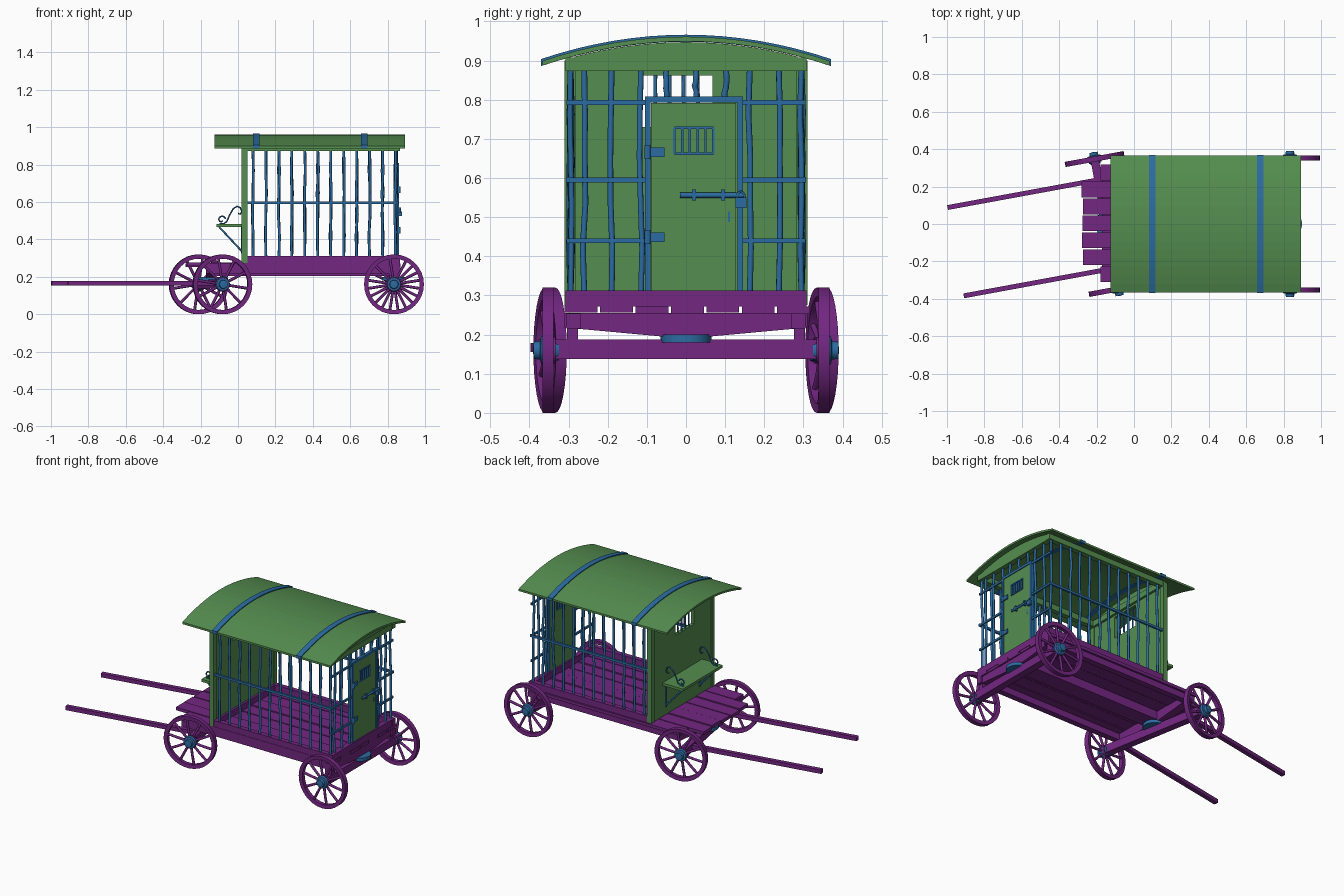
import bpy, math, random
from mathutils import Matrix, Vector

if "Cube" in bpy.data.objects:
    bpy.data.objects.remove(bpy.data.objects["Cube"])
random.seed(4)

def material(name, rgb):
    m = bpy.data.materials.new(name)
    m.diffuse_color = (*rgb, 1)
    m.use_nodes = True
    m.node_tree.nodes["Principled BSDF"].inputs["Base Color"].default_value = m.diffuse_color
    return m

GREEN = material("green_paint", (0.09, 0.27, 0.08))
PURPLE = material("purple_wood", (0.17, 0.02, 0.22))
BLUE = material("blue_iron", (0.025, 0.15, 0.36))
I = Matrix.Identity(4)

def mesh(name, verts, faces, mat, M=I, smooth=False):
    me = bpy.data.meshes.new(name)
    me.from_pydata([M @ Vector(v) for v in verts], [], faces)
    me.materials.append(mat)
    ob = bpy.data.objects.new(name, me)
    bpy.context.collection.objects.link(ob)
    if smooth:
        bpy.context.view_layer.objects.active = ob
        ob.select_set(True)
        bpy.ops.object.shade_smooth_by_angle(angle=math.radians(40))
        ob.select_set(False)
    return ob

def prism(name, prof, x0, x1, mat, M=I):
    """Extrude a (y, z) outline along x."""
    n = len(prof)
    v = [(x, y, z) for x in (x0, x1) for y, z in prof]
    f = [(i, (i + 1) % n, n + (i + 1) % n, n + i) for i in range(n)]
    return mesh(name, v, f + [tuple(range(n))[::-1], tuple(range(n, 2 * n))], mat, M)

def box(name, x0, x1, y0, y1, z0, z1, mat, M=I):
    return prism(name, [(y0, z0), (y1, z0), (y1, z1), (y0, z1)], x0, x1, mat, M)

def tube(name, pts, r, mat, M=I, sides=8):
    cu = bpy.data.curves.new(name, 'CURVE')
    cu.dimensions = '3D'
    cu.bevel_depth, cu.bevel_resolution, cu.use_fill_caps = r, sides // 2 - 2, True
    sp = cu.splines.new('POLY')
    sp.points.add(len(pts) - 1)
    for p, q in zip(sp.points, pts):
        p.co = (*(M @ Vector(q)), 1)
    cu.materials.append(mat)
    ob = bpy.data.objects.new(name, cu)
    bpy.context.collection.objects.link(ob)
    return ob

def lathe(name, prof, mat, M, seg=28, closed=False):
    """Revolve (radius, y) points around the y axis."""
    n = len(prof)
    v = [(r * math.cos(a), y, r * math.sin(a)) for a in (2 * math.pi * i / seg for i in range(seg)) for r, y in prof]
    f = [(i * n + j, i * n + (j + 1) % n, (i + 1) % seg * n + (j + 1) % n, (i + 1) % seg * n + j)
         for i in range(seg) for j in range(n if closed else n - 1)]
    return mesh(name, v, f, mat, M, True)

def wheel(name, M):
    lathe(name + "_rim", [(0.137, -.012), (0.16, -.014), (0.16, .014), (0.137, .012)], PURPLE, M, 32, True)
    lathe(name + "_nave", [(0, -.02), (.034, -.02), (.034, .018), (0, .018)], PURPLE, M, 16)
    lathe(name + "_hub", [(0, -.028), (.026, -.028), (.03, -.015), (.04, .006), (.036, .017), (.024, .02), (.022, .036), (0, .038)], BLUE, M, 16)
    for i in range(10):
        a = 2 * math.pi * (i + .25) / 10
        c, s = math.cos(a), math.sin(a)
        tube(name + "_spoke", [(.025 * c, 0, .025 * s), (.085 * c, .002, .085 * s), (.14 * c, 0, .14 * s)], .0075, PURPLE, M)

def wobble(name, p, q, r=.0075, amt=.004):
    """Hand-forged iron bar with slight bends."""
    p, q = Vector(p), Vector(q)
    pts = [p.lerp(q, t / 5) for t in range(6)]
    for k in pts[1:-1]:
        k += Vector([random.uniform(-amt, amt) for _ in range(3)])
    tube(name, pts, r, BLUE)

# Axles, wheels and steering gear (front set is turned)
STEER = Matrix.Translation((-.147, 0, 0)) @ Matrix.Rotation(math.radians(10.4), 4, 'Z')
REAR = Matrix.Translation((.834, 0, 0))
for tag, M in (("front", STEER), ("rear", REAR)):
    box(tag + "_axle", -.022, .022, -.335, .335, .138, .187, PURPLE, M)
    for s, side in ((-1, "near"), (1, "far")):
        W = M @ Matrix.Translation((0, s * .353, .16))
        if s < 0:
            W = W @ Matrix.Rotation(math.pi, 4, 'Z')
        wheel(f"{tag}_{side}_wheel", W)
    lathe(tag + "_turn_plate", [(0, -.01), (.065, -.01), (.065, .01), (0, .01)], BLUE,
          M @ Matrix.Translation((0, 0, .19)) @ Matrix.Rotation(math.pi / 2, 4, 'X'), 20)
    F = Matrix.Translation(M.translation)
    prism(tag + "_bolster", [(-.31, .255), (-.31, .218), (-.06, .195), (.06, .195), (.31, .218), (.31, .255)], -.025, .025, PURPLE, F)
for s in (-1, 1):
    box("shaft", -.82, .02, s * .24 - .013, s * .24 + .013, .155, .179, PURPLE, STEER)
    box("rear_block", .81, .855, s * .29 - .014, s * .29 + .014, .18, .23, PURPLE)

# Chassis rails and plank deck
box("centre_beam", -.13, .82, -.05, .05, .205, .25, PURPLE)
for s in (-1, 1):
    box("side_rail", -.15, .87, s * .287 - .018, s * .287 + .018, .215, .254, PURPLE)
for i in range(7):
    y, dz = .275 - .0905 * i, random.uniform(-.003, .002)
    x0 = (-.18 if i in (0, 6) else -.28) + random.uniform(0, .008)
    box("deck_plank", x0, .87 - random.uniform(0, .01), y - .042, y + .042, .255 + dz, .274 + dz, PURPLE)

# Cage sill and top frame
for nm, z0, z1, mat in (("sill", .272, .312, PURPLE), ("top_frame", .873, .908, GREEN)):
    for s in (-1, 1):
        box(nm + "_side", .03, .865, s * .293 - .015, s * .293 + .015, z0, z1, mat)
    for x in (.043, .848):
        box(nm + "_end", x - .016, x + .016, -.285, .285, z0, z1, mat)

# Curved roof, gables and iron straps
def arch(hw, top, drop, n=16):
    return [(hw * (2 * i / n - 1), top - drop * abs(2 * i / n - 1) ** 2) for i in range(n + 1)]

def roof_strip(name, hw, x0, x1, zt, zb, mat):
    return prism(name, arch(hw, zb, .062)[::-1] + arch(hw, zt, .062), x0, x1, mat)

roof_strip("roof", .367, -.125, .893, .961, .949, GREEN)
for x in (.098, .675):
    roof_strip("roof_strap", .37, x - .017, x + .017, .966, .948, BLUE)
for x in (.035, .85):
    prism("gable", [(-.285, .875)] + arch(.285, .947, .037) + [(.285, .875)], x - .012, x + .012, GREEN)

# Front wall around a barred window
wy0, wy1, wz0, wz1 = -.115, .068, .73, .862
box("front_wall_lower", .025, .045, -.3, .3, .275, wz0, GREEN)
box("front_wall_upper", .025, .045, -.3, .3, wz1, .9, GREEN)
box("front_wall_left", .025, .045, -.3, wy0, wz0, wz1, GREEN)
box("front_wall_right", .025, .045, wy1, .3, wz0, wz1, GREEN)
for s in (-1, 1):
    box("front_corner_post", .02, .05, s * .296 - .014, s * .296 + .014, .275, .9, GREEN)
for i in range(4):
    y = -.078 + .036 * i
    wobble("window_bar", (.035, y, wz0), (.035, y, wz1), .005, .001)

# Iron bars on both sides and the rear
for s in (-1, 1):
    for i in range(12):
        x = .08 + .0693 * i
        wobble("side_bar", (x, s * .295, .305), (x, s * .295, .88))
    box("side_cross_bar", .04, .858, s * .3 - .006, s * .3 + .006, .589, .603, BLUE)
for y in (-.26, -.19, -.115, .1, .163, .237):
    wobble("rear_bar", (.845, y, .305 if abs(y - .1) > .01 else .8), (.845, y, .88))
for y in (-.05, .025):
    wobble("rear_bar_short", (.845, y, .8), (.845, y, .88))
for z in (.793, .595, .44):
    for a, b in ((-.305, -.095), (.135, .305)):
        box("rear_cross_bar", .846, .856, a, b, z - .006, z + .006, BLUE)

# Rear door with frame, grille, hinges, bolt and padlock
gy0, gy1, gz0, gz1 = -.03, .07, .662, .728
for a, b, c, d in ((-.09, .128, .312, gz0), (-.09, .128, gz1, .792), (-.09, gy0, gz0, gz1), (gy1, .128, gz0, gz1)):
    box("door_panel", .842, .856, a, b, c, d, GREEN)
for a, b, c, d in ((-.105, -.091, .31, .806), (.131, .146, .31, .806), (-.105, .146, .793, .808)):
    box("door_frame", .84, .86, a, b, c, d, BLUE)
for z in (gz0, gz1):
    box("grille_edge", .845, .86, gy0, gy1, z - .003, z + .003, BLUE)
for i in range(6):
    y = gy0 + .02 * i
    box("grille_bar", .846, .859, y - .003, y + .003, gz0, gz1, BLUE)
for z in (.666, .449):
    box("hinge_strap", .855, .864, -.1, -.055, z - .012, z + .012, BLUE)
    tube("hinge_pin", [(.862, -.098, z - .017), (.862, -.098, z + .017)], .008, BLUE)
tube("door_bolt", [(.864, -.015, .556), (.864, .148, .556)], .007, BLUE)
for y in (.02, .095):
    box("bolt_guide", .855, .872, y - .005, y + .005, .542, .57, BLUE)
box("padlock", .86, .876, .126, .154, .524, .55, BLUE)
tube("padlock_shackle", [(.868, .14 + .01 * math.cos(a * math.pi / 6), .55 + .015 * math.sin(a * math.pi / 6)) for a in range(7)], .003, BLUE)
box("keyhole_plate", .855, .859, .107, .112, .488, .514, BLUE)

# Driver's bench with braces and scrolled arm irons
box("bench_seat", -.115, .03, -.195, .195, .466, .482, GREEN)
for s in (-1, 1):
    y = s * .165
    tube("bench_brace", [(-.1, y, .466), (.022, y, .335)], .005, BLUE)
    tube("bench_wall_iron", [(.02, y, .466), (.02, y, .325)], .005, BLUE)
    curl = [(-.088 + r * math.cos(a), y, .505 + r * math.sin(a)) for r, a in
            ((.007 + .0013 * k, 5.6 - .45 * k) for k in range(13))]
    arm = [(-.06, y, .496), (-.045, y, .53), (-.025, y, .565), (-.005, y, .577), (.012, y, .57), (.02, y, .55), (.012, y, .535), (0, y, .54)]
    tube("bench_scroll", curl, .004, BLUE)
    tube("bench_arm_iron", [(-.1, y, .484), (-.075, y, .485)] + arm, .004, BLUE)
